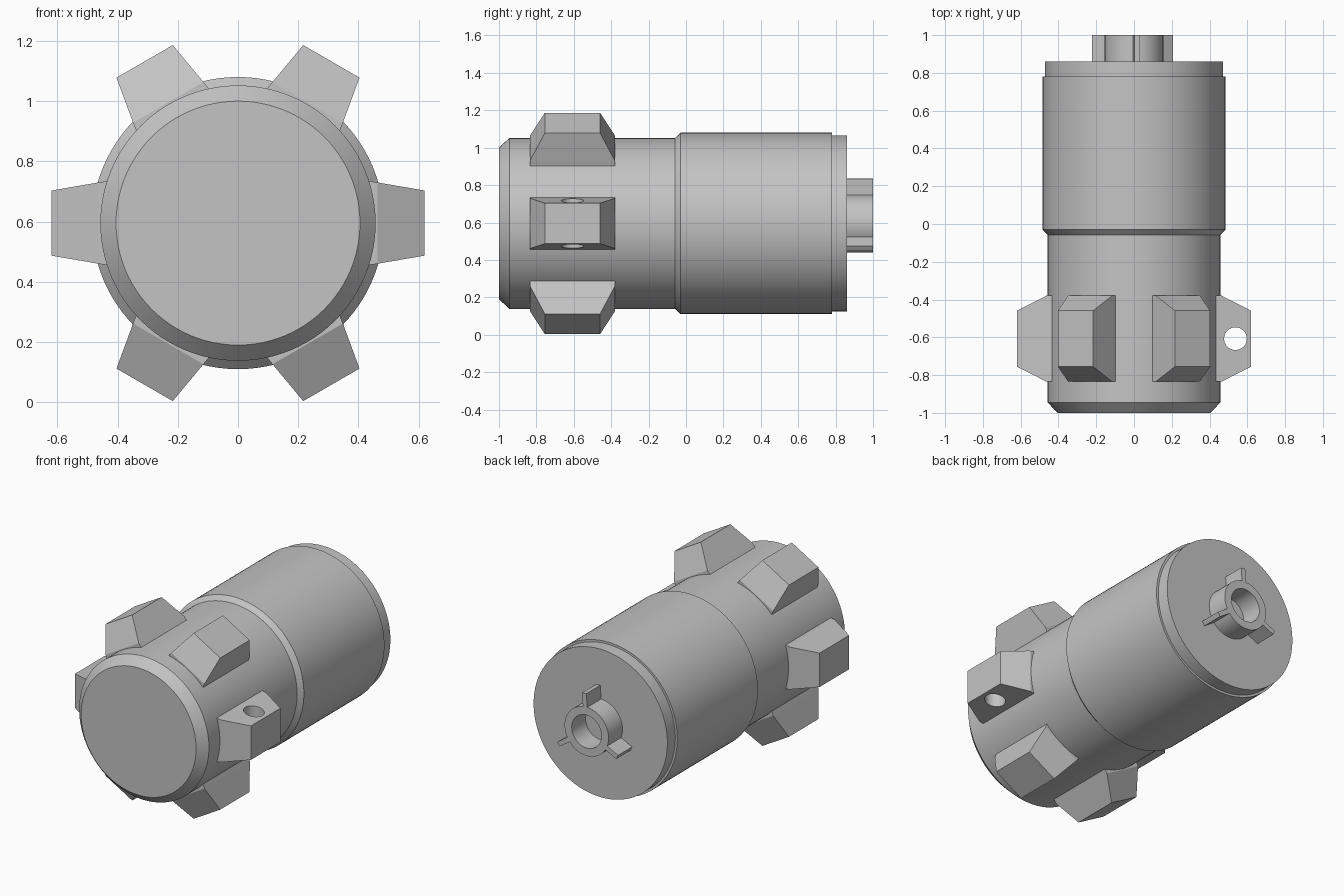
import bpy, bmesh, math
from mathutils import Matrix, Vector

cube = bpy.data.objects.get("Cube")
if cube:
    bpy.data.objects.remove(cube, do_unlink=True)

AXIS_Z = 0.595
LUG_Y = -0.607

grey = bpy.data.materials.new("plain grey")
grey.use_nodes = True
colour = (0.55, 0.55, 0.55, 1)
grey.diffuse_color = colour
grey.node_tree.nodes["Principled BSDF"].inputs["Base Color"].default_value = colour


def finish(bm, name, smooth=False):
    bmesh.ops.recalc_face_normals(bm, faces=bm.faces[:])
    mesh = bpy.data.meshes.new(name)
    bm.to_mesh(mesh)
    bm.free()
    mesh.materials.append(grey)
    obj = bpy.data.objects.new(name, mesh)
    bpy.context.collection.objects.link(obj)
    bpy.ops.object.select_all(action='DESELECT')
    obj.select_set(True)
    bpy.context.view_layer.objects.active = obj
    if smooth:
        bpy.ops.object.shade_smooth_by_angle(angle=math.radians(25))
    return obj


def lathe(name, profile, steps=96, closed=False):
    """Turn (radius, y) points around the long axis."""
    bm = bmesh.new()
    verts = [bm.verts.new((r, y, AXIS_Z)) for r, y in profile]
    pairs = list(zip(verts, verts[1:]))
    if closed:
        pairs.append((verts[-1], verts[0]))
    edges = [bm.edges.new(p) for p in pairs]
    bmesh.ops.spin(bm, geom=verts + edges, cent=(0, 0, AXIS_Z), axis=(0, 1, 0),
                   angle=math.tau, steps=steps)
    bmesh.ops.remove_doubles(bm, verts=bm.verts[:], dist=1e-5)
    return finish(bm, name, True)


def radial_block(name, angle, y, layers):
    """Stack rectangles (radius, half width, half length) outward at an angle."""
    a = math.radians(angle)
    out = Vector((math.cos(a), 0, math.sin(a)))
    side = Vector((-math.sin(a), 0, math.cos(a)))
    bm = bmesh.new()
    rings = []
    for r, w, l in layers:
        centre = out * r + Vector((0, y, AXIS_Z))
        rings.append([bm.verts.new(centre + side * (w * i) + Vector((0, l * j, 0)))
                      for i, j in ((-1, -1), (1, -1), (1, 1), (-1, 1))])
    bm.faces.new(rings[0])
    bm.faces.new(rings[-1])
    for low, high in zip(rings, rings[1:]):
        for k in range(4):
            n = (k + 1) % 4
            bm.faces.new((low[k], low[n], high[n], high[k]))
    return finish(bm, name)


# Stepped cylindrical body with chamfered nose and rear plate
lathe("body", [(0, -1), (0.405, -1), (0.457, -0.945), (0.457, -0.058),
               (0.485, -0.03), (0.485, 0.78), (0.471, 0.78), (0.471, 0.86), (0, 0.86)])

# Hollow rear boss
lathe("rear_boss", [(0.105, 0.85), (0.155, 0.85), (0.155, 1), (0.105, 1)], 48, True)

# Three ribs around the boss
for i, angle in enumerate((86, 206, 326)):
    radial_block(f"boss_rib_{i + 1}", angle, 0.925,
                 [(0.14, 0.015, 0.075), (0.24, 0.015, 0.075)])

# Six tapered lugs around the front half
lugs = [radial_block(f"lug_{i + 1}", i * 60, LUG_Y,
                     [(0.40, 0.145, 0.228), (0.463, 0.135, 0.228), (0.62, 0.108, 0.148)])
        for i in range(6)]

# Cross hole through the left lug
bm = bmesh.new()
bmesh.ops.create_cone(bm, cap_ends=True, segments=48, radius1=0.06, radius2=0.06, depth=0.6,
                      matrix=Matrix.Translation((0.537, LUG_Y, AXIS_Z)))
cutter = finish(bm, "hole_cutter")
cutter.hide_render = True
drilled = lugs[0]
mod = drilled.modifiers.new("hole", 'BOOLEAN')
mod.operation = 'DIFFERENCE'
mod.solver = 'EXACT'
mod.object = cutter
bpy.ops.object.select_all(action='DESELECT')
drilled.select_set(True)
bpy.context.view_layer.objects.active = drilled
bpy.ops.object.modifier_apply(modifier=mod.name)
bpy.data.objects.remove(cutter, do_unlink=True)
bpy.ops.object.shade_smooth_by_angle(angle=math.radians(15))
